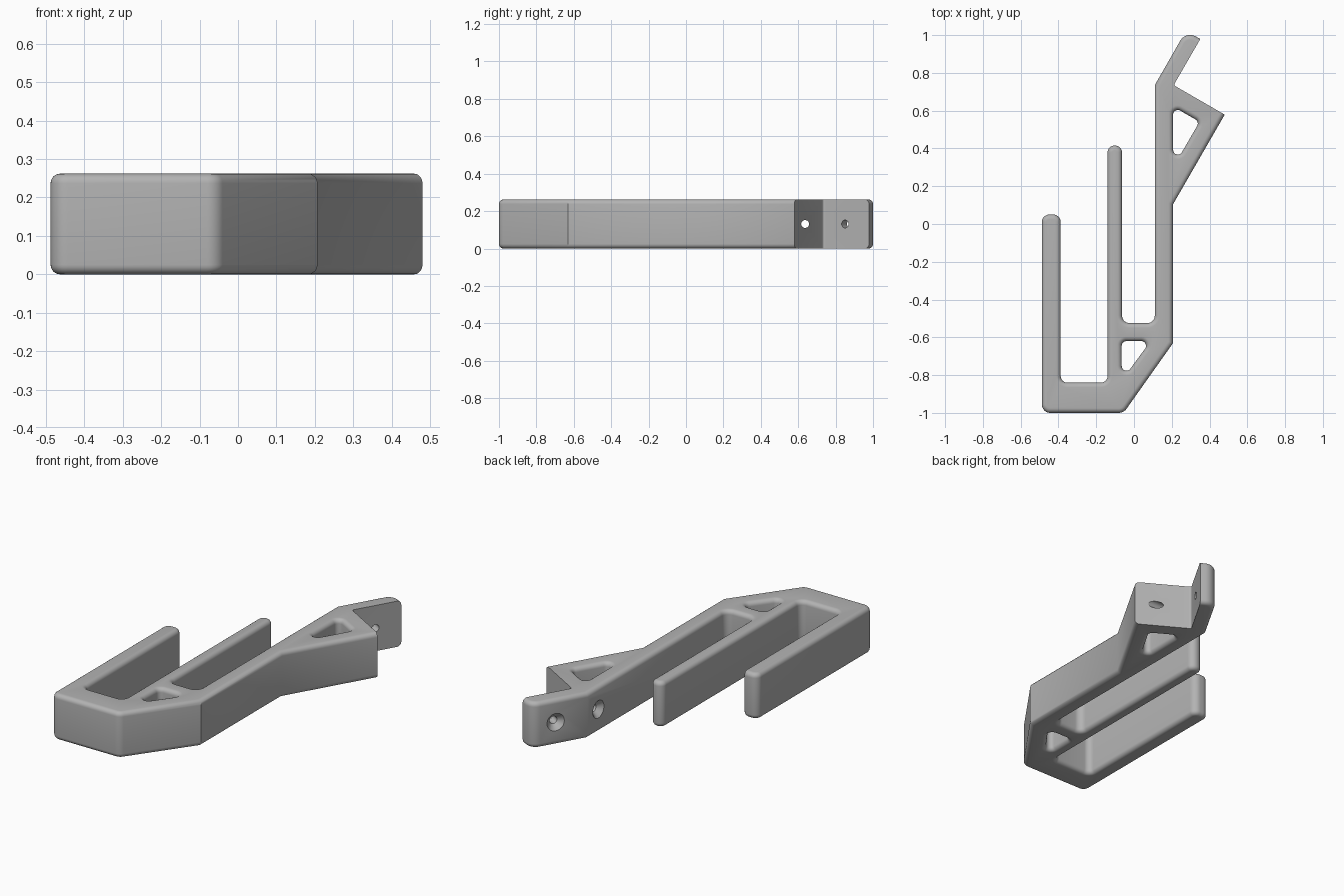
import bpy, bmesh
from math import sin, cos, pi, radians
from mathutils import Vector, Matrix

cube = bpy.data.objects.get("Cube")
if cube:
    bpy.data.objects.remove(cube, do_unlink=True)

H = 0.262        # thickness of the bracket
SOFT = 0.025     # radius of the softened rims
U = Vector((cos(radians(60)), sin(radians(60))))    # along the tab
V = Vector((U.y, -U.x))                             # across the tab

grey = bpy.data.materials.new("light_grey")
grey.use_nodes = True
grey.diffuse_color = (0.45, 0.45, 0.45, 1)
bsdf = grey.node_tree.nodes["Principled BSDF"]
bsdf.inputs["Base Color"].default_value = (0.45, 0.45, 0.45, 1)
bsdf.inputs["Roughness"].default_value = 0.6


def outline(corners, inset, steps=8):
    """Counter-clockwise outline of (x, y, radius) corners, moved inward by inset."""
    pts = []
    for i, (x, y, r) in enumerate(corners):
        p = Vector((x, y))
        before = Vector(corners[i - 1][:2])
        after = Vector(corners[(i + 1) % len(corners)][:2])
        a, b = (p - before).normalized(), (after - p).normalized()
        n1, n2 = Vector((-a.y, a.x)), Vector((-b.y, b.x))
        miter = (n1 + n2) / (1 + n1.dot(n2))
        if r == 0:
            pts.append(p + miter * inset)
            continue
        s = 1 if a.cross(b) > 0 else -1
        turn = s * a.angle(b)
        centre = p + miter * r * s
        for k in range(steps + 1):
            n = Matrix.Rotation(turn * k / steps, 2) @ n1
            pts.append(centre - n * s * (r - s * inset))
    return pts


def loft(name, loops):
    """Closed solid skinned through loops of equal length."""
    bm = bmesh.new()
    rings = [[bm.verts.new(p) for p in loop] for loop in loops]
    for low, high in zip(rings, rings[1:]):
        for i in range(len(low)):
            bm.faces.new((low[i - 1], low[i], high[i], high[i - 1]))
    bm.faces.new(rings[0][::-1])
    bm.faces.new(rings[-1])
    bmesh.ops.recalc_face_normals(bm, faces=bm.faces)
    mesh = bpy.data.meshes.new(name)
    bm.to_mesh(mesh)
    bm.free()
    mesh.materials.append(grey)
    obj = bpy.data.objects.new(name, mesh)
    bpy.context.collection.objects.link(obj)
    return obj


def prism(name, corners, layers):
    return loft(name, [[p.to_3d() + Vector((0, 0, z)) for p in outline(corners, d)]
                       for z, d in layers])


def screw_hole(name, start, direction, length):
    """Countersunk hole along a level direction."""
    turn = direction.to_track_quat('Z', 'Y')
    loops = []
    for dist, r in ((-0.03, 0.05), (0, 0.05), (0.03, 0.021), (length, 0.021)):
        loops.append([start + turn @ Vector((r * cos(t), r * sin(t), dist))
                      for t in (2 * pi * k / 32 for k in range(32))])
    return loft(name, loops)


# Rounded rim layers, bottom to top
rim = [(SOFT * (1 - sin(a)), SOFT * (1 - cos(a)))
       for a in (pi / 2 * (1 - k / 6) for k in range(7))]
rims = rim + [(H - z, d) for z, d in reversed(rim)]
flare = [(z, -d) for z, d in rims]
flare = [(-0.1, -SOFT)] + flare + [(H + 0.1, -SOFT)]

# Hook body with two slots and a solid mounting end
bracket = prism("hook_bracket", [
    (-0.488, -1, 0.045), (-0.055, -1, 0.05), (0.207, -0.63, 0), (0.207, 0.105, 0),
    (0.621, 0.823, 0), (0.275, 1.023, 0.06), (0.11, 0.735, 0),
    (0.11, -0.525, 0.04), (-0.063, -0.525, 0.04),
    (-0.063, 0.415, 0.037), (-0.14, 0.415, 0.037),
    (-0.14, -0.84, 0.035), (-0.388, -0.84, 0.035),
    (-0.388, 0.05, 0.04), (-0.488, 0.05, 0.04)], rims)

# Right-angled notch that leaves the tab and the sharp mounting faces
K = Vector((0.21, 0.735))
notch = [(*K, 0.012)] + [(*(K + d), 0) for d in (V * 0.6, (U + V) * 0.6, U * 0.6)]
cutters = [
    prism("mount_notch", notch, [(-0.1, 0), (H + 0.1, 0)]),
    prism("upper_window", [(0.207, 0.30, 0.025), (0.347, 0.541, 0.025),
                           (0.207, 0.622, 0.025)], flare),
    prism("lower_window", [(-0.065, -0.828, 0.025), (0.088, -0.62, 0.025),
                           (-0.065, -0.62, 0.025)], flare),
    screw_hole("wall_screw_hole", Vector((0.11, 0.637, H / 2)), Vector((1, 0, 0)), 0.4),
    screw_hole("tab_screw_hole", Vector((0.201, 0.894, H / 2)), V.to_3d(), 0.2),
]

# Cut everything, then drop the cutters
bpy.context.view_layer.objects.active = bracket
for cutter in cutters:
    cutter.hide_render = True
    mod = bracket.modifiers.new(cutter.name, 'BOOLEAN')
    mod.operation = 'DIFFERENCE'
    mod.solver = 'EXACT'
    mod.object = cutter
    bpy.ops.object.modifier_apply(modifier=mod.name)
    bpy.data.objects.remove(cutter, do_unlink=True)

bpy.ops.object.select_all(action='DESELECT')
bracket.select_set(True)
bpy.ops.object.shade_smooth_by_angle(angle=radians(30))
